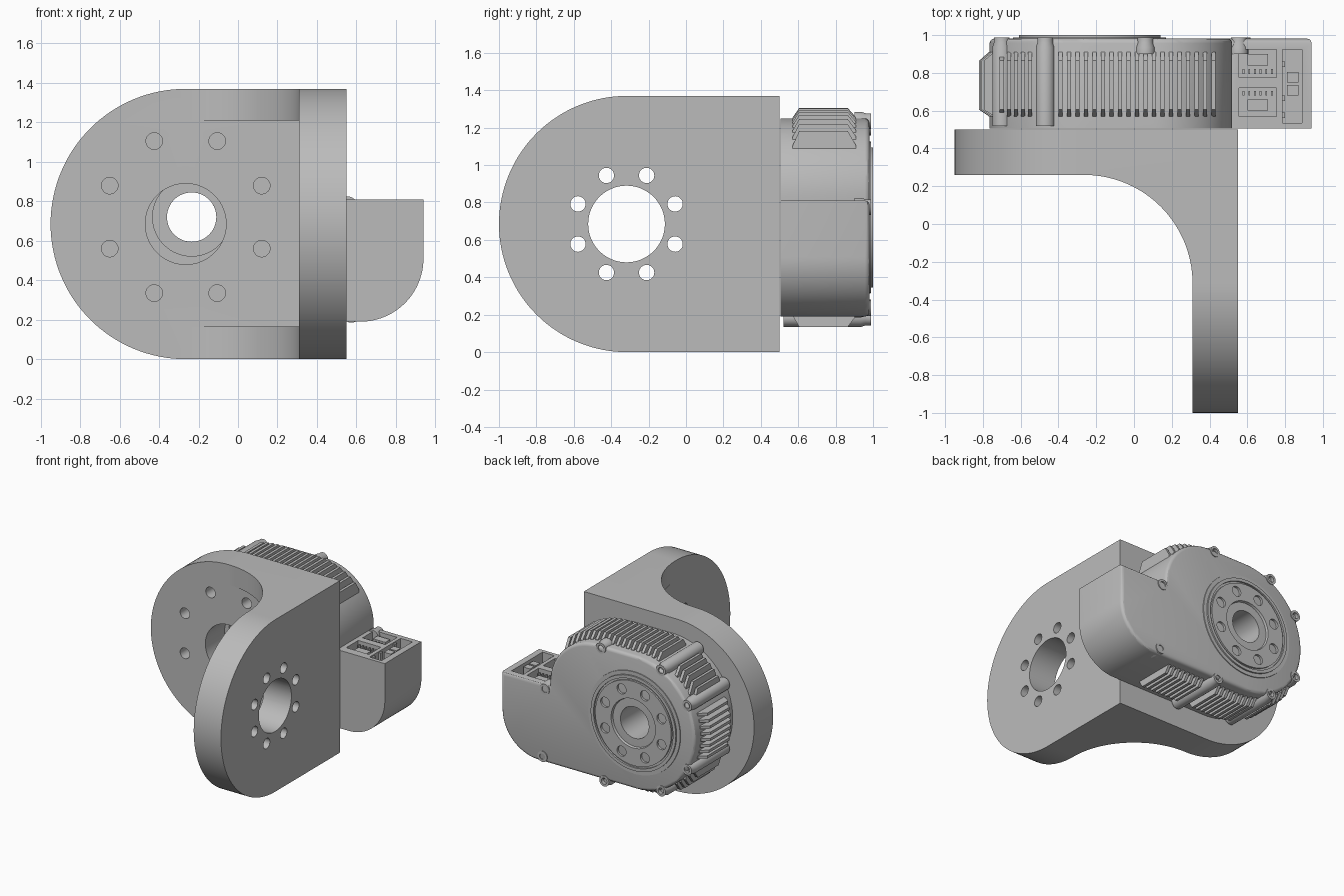
import bpy, bmesh
from math import cos, sin, radians, sqrt, pi
from mathutils import Vector, Matrix

if "Cube" in bpy.data.objects:
    bpy.data.objects.remove(bpy.data.objects["Cube"])

grey = bpy.data.materials.new("machined grey")
grey.use_nodes = True
COLOUR = (0.5, 0.5, 0.5, 1)
grey.diffuse_color = COLOUR
grey.node_tree.nodes["Principled BSDF"].inputs["Base Color"].default_value = COLOUR

MX, MZ, R = -0.235, 0.72, 0.53      # motor axis and housing radius
BX, BZ, BR = -0.265, 0.685, 0.685   # bracket end centre and radius


def arc(cx, cy, r, a, b, n=32):
    return [(cx + r * cos(radians(a + (b - a) * i / n)),
             cy + r * sin(radians(a + (b - a) * i / n))) for i in range(n + 1)]


def circle(cx, cy, r, n=32):
    return arc(cx, cy, r, 0, 360, n)[:-1]


def finish(name, bm):
    bmesh.ops.recalc_face_normals(bm, faces=bm.faces)
    mesh = bpy.data.meshes.new(name)
    bm.to_mesh(mesh)
    bm.free()
    mesh.materials.append(grey)
    ob = bpy.data.objects.new(name, mesh)
    bpy.context.collection.objects.link(ob)
    return ob


def add_prism(bm, pts, axis, a, b):
    """Add a closed 2D profile extruded along an axis from a to b."""
    put = {"x": lambda u, v: (a, u, v), "y": lambda u, v: (u, a, v),
           "z": lambda u, v: (u, v, a)}[axis]
    face = bm.faces.new([bm.verts.new(put(u, v)) for u, v in pts])
    new = bmesh.ops.extrude_face_region(bm, geom=[face])["geom"]
    shift = Vector([(b - a) * (axis == k) for k in "xyz"])
    bmesh.ops.translate(bm, vec=shift, verts=[g for g in new if isinstance(g, bmesh.types.BMVert)])


def prism(name, pieces):
    bm = bmesh.new()
    for piece in pieces:
        add_prism(bm, *piece)
    return finish(name, bm)


def rect(u0, u1, v0, v1):
    return [(u0, v0), (u1, v0), (u1, v1), (u0, v1)]


def lathe(name, cx, cz, profile, closed, n=64):
    """Turn a (radius, y) profile about an axis parallel to y."""
    bm = bmesh.new()
    vs = [bm.verts.new((cx + r, y, cz)) for r, y in profile]
    pairs = list(zip(vs, vs[1:])) + ([(vs[-1], vs[0])] if closed else [])
    es = [bm.edges.new(p) for p in pairs]
    bmesh.ops.spin(bm, geom=vs + es, cent=(cx, 0, cz), axis=(0, 1, 0), angle=2 * pi, steps=n)
    bmesh.ops.remove_doubles(bm, verts=bm.verts, dist=0.0002)
    return finish(name, bm)


def boolean(ob, tool, op="DIFFERENCE"):
    mod = ob.modifiers.new("bool", "BOOLEAN")
    mod.operation, mod.object, mod.solver = op, tool, "EXACT"
    bpy.context.view_layer.objects.active = ob
    bpy.ops.object.modifier_apply(modifier=mod.name)
    bpy.data.objects.remove(tool)


def smooth(ob):
    bpy.ops.object.select_all(action="DESELECT")
    ob.select_set(True)
    bpy.context.view_layer.objects.active = ob
    bpy.ops.object.shade_smooth_by_angle(angle=radians(30))


def ring(cx, cz, r, count=8, start=22.5):
    return arc(cx, cz, r, start, start + 360, count)[:-1]


# Bracket: two round-ended plates joined by a pair of curved webs
bracket = prism("bracket", [([(0.55, 0), (0.55, 2 * BR)] + arc(BX, BZ, BR, 90, 270, 64), "y", 0.26, 0.5)])
side = prism("side_plate", [([(0.5, 0), (0.5, 2 * BR)] + arc(-0.315, BZ, BR, 90, 270, 64), "x", 0.31, 0.55)])
boolean(bracket, side, "UNION")
web = arc(BX, -0.315, 0.575, 0, 90, 40) + [(BX, 0.35), (0.4, 0.35), (0.4, -0.315)]
webs = prism("webs", [(web, "z", 0, 0.165), (web, "z", 1.21, 2 * BR)])
boolean(bracket, webs, "UNION")
holes = [(circle(BX, BZ, 0.205, 64), "y", 0.2, 0.6)]
holes += [(circle(x, z, 0.042), "y", 0.2, 0.6) for x, z in ring(BX, MZ, 0.417)]
boolean(bracket, prism("back_plate_holes", holes))
holes = [(circle(-0.318, BZ, 0.205, 64), "x", 0.2, 0.7)]
holes += [(circle(y, z, 0.041), "x", 0.2, 0.7) for y, z in ring(-0.318, BZ, 0.281)]
boolean(bracket, prism("side_plate_holes", holes))
smooth(bracket)

# Motor housing with the connector box at its left
outline = (arc(MX, MZ, R, 90, 270, 48) + arc(0.62, 0.51, 0.32, -90, 0, 24)
           + [(0.94, 0.81), (0.52, 0.81)] + arc(0.10, 0.83, 0.42, 0, 90, 24))
bm = bmesh.new()
add_prism(bm, outline, "y", 0.505, 0.982)
rim = [e for e in bm.edges if all(v.co.y > 0.98 for v in e.verts)]
bmesh.ops.bevel(bm, geom=rim, offset=0.025, segments=3, profile=0.5, affect="EDGES")
housing = finish("motor_housing", bm)
boolean(housing, prism("bore", [(circle(MX, MZ, 0.125, 64), "y", 0.4, 1.1)]))
boolean(housing, prism("bore_recess", [(circle(MX, MZ, 0.198, 64), "y", 0.4, 0.53)]))
boolean(housing, prism("socket_pockets", [
    (rect(0.555, 0.755, 0.775, 0.925), "z", 0.68, 0.9),
    (rect(0.555, 0.755, 0.57, 0.72), "z", 0.68, 0.9),
    (rect(0.785, 0.89, 0.535, 0.925), "z", 0.68, 0.9)]))
smooth(housing)

# Sockets inside the connector box
sockets = [(rect(0.6, 0.71, y, y + 0.06), "z", 0.67, 0.79) for y in (0.84, 0.6)]
sockets += [(rect(0.575 + 0.03 * i, 0.585 + 0.03 * i, y, y + 0.025), "z", 0.67, 0.79)
            for y in (0.795, 0.68) for i in range(6)]
sockets += [(rect(0.81, 0.87, y, y + 0.055), "z", 0.67, 0.8) for y in (0.68, 0.75)]
sockets += [(rect(0.785, 0.80, y, y + 0.03), "z", 0.67, 0.8) for y in (0.56, 0.65, 0.83)]
prism("sockets", sockets)

# Output flange: stepped ring with bolt holes
flange = lathe("output_flange", MX, MZ, [
    (0.125, 0.95), (0.125, 0.982), (0.19, 0.982), (0.195, 1.0), (0.335, 1.0), (0.335, 0.986),
    (0.35, 0.986), (0.35, 1.0), (0.375, 1.0), (0.375, 0.988), (0.405, 0.988), (0.41, 0.95)], True, 80)
boolean(flange, prism("flange_holes", [
    (circle(x, z, 0.04, 24), "y", 0.965, 1.1) for x, z in ring(MX, MZ, 0.268)] + [
    (circle(x, z, 0.014, 12), "y", 0.965, 1.1) for x, z in ring(MX, MZ, 0.16, 6, 0)]))
smooth(flange)

# Screw posts around the housing; the inner ones show only their heads
posts = [(-0.47, 1.2, 0.52), (-0.70, 0.98, 0.52), (-0.70, 0.47, 0.52), (-0.47, 0.24, 0.52),
         (0.03, 0.185, 0.52), (0.06, 1.235, 0.9), (0.555, 0.775, 0.9), (0.575, 0.235, 0.9)]
for x, z, y0 in posts:
    smooth(lathe("screw_post", x, z, [
        (0, y0), (0.05, y0), (0.05, 0.935), (0.042, 0.96), (0.042, 0.988),
        (0.024, 0.988), (0.024, 0.96), (0, 0.96)], False, 24))


# Cooling fins, following the housing outline at a small offset
def reach(x, o):
    if x < MX:
        return sqrt(max((R + o) ** 2 - (x - MX) ** 2, 0))
    if x > 0.10:
        return 0.11 + sqrt(max((0.42 + o) ** 2 - (x - 0.10) ** 2, 0))
    return R + o


def fin(base, tip):
    return [(0.57, base), (0.91, base), (0.91, base + (tip - base) * 0.4), (0.865, tip),
            (0.605, tip), (0.57, base + (tip - base) * 0.4)]


def spaced(a, b, n):
    return [a + (b - a) * i / (n - 1) for i in range(n)]


W = 0.011
fins = []
for x in spaced(-0.70, -0.55, 5) + spaced(-0.39, 0.42, 19):
    fins.append((fin(MZ + reach(x, -0.03), MZ + reach(x, 0.055)), "x", x - W, x + W))
for x in spaced(-0.70, -0.55, 5) + spaced(-0.39, -0.05, 9) + spaced(0.11, 0.42, 8):
    h = reach(min(x, 0), 0.055)
    fins.append((fin(MZ - h + 0.1, MZ - h), "x", x - W, x + W))
prism("cooling_fins", fins)

# Fins on the rounded end, stacked one above another
bm = bmesh.new()
for z in spaced(0.55, 0.89, 8):
    d = z - MZ
    side = fin(MX - sqrt((R - 0.03) ** 2 - d * d), MX - sqrt((R + 0.055) ** 2 - d * d))
    add_prism(bm, [(v, u) for u, v in side], "z", z - W, z + W)
finish("end_fins", bm)
